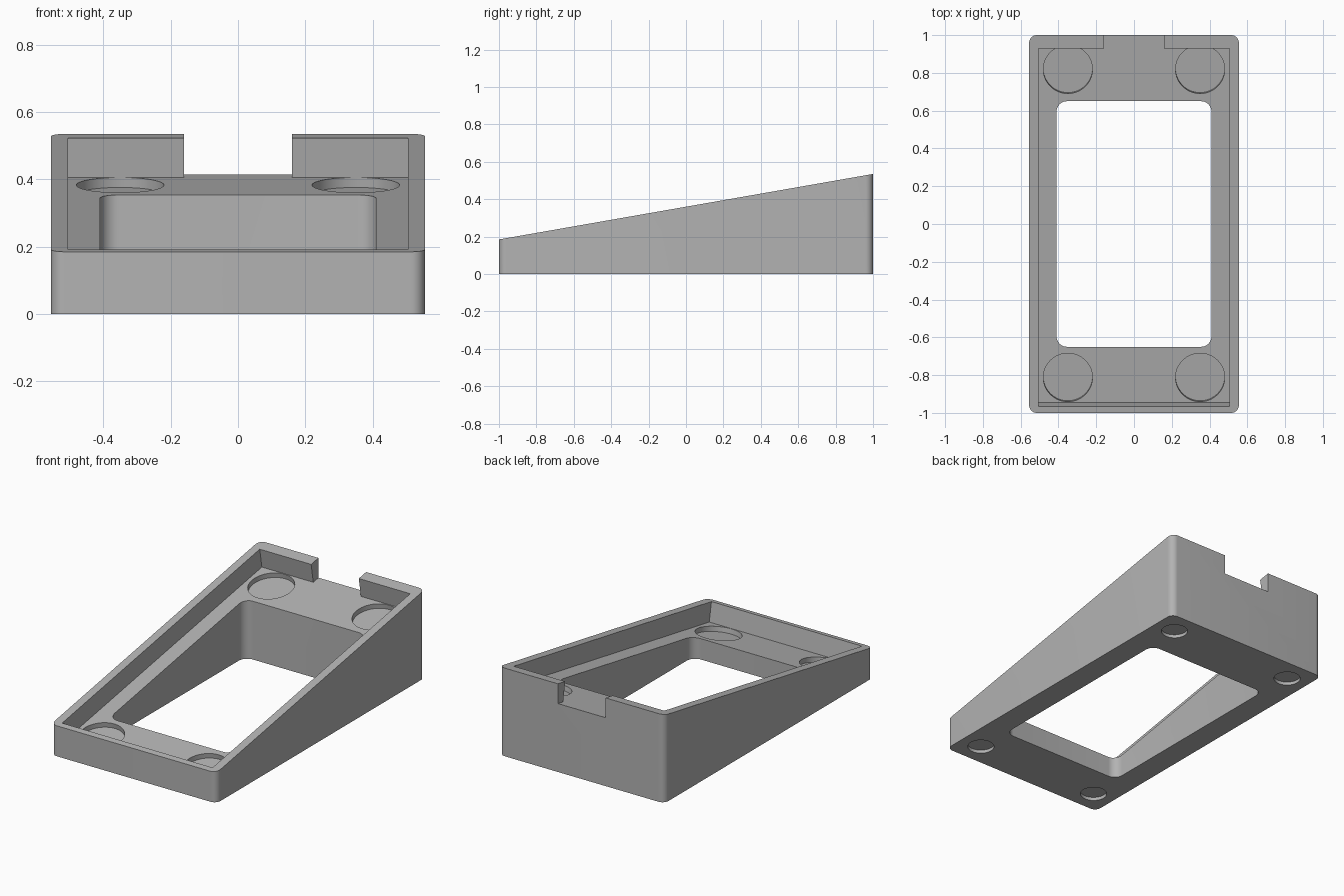
import bpy, bmesh, math
from mathutils import Matrix, Vector

cube = bpy.data.objects.get("Cube")
if cube:
    bpy.data.objects.remove(cube, do_unlink=True)

SLOPE = math.atan(0.175)
# Tilted frame whose origin lies on the tray floor
TILT = Matrix.Translation((0, 0, 0.24)) @ Matrix.Rotation(SLOPE, 4, 'X')


def rounded_rect(hx, hy, r, steps=10):
    pts = []
    for k, (sx, sy) in enumerate([(1, 1), (-1, 1), (-1, -1), (1, -1)]):
        for i in range(steps + 1):
            a = math.pi / 2 * (k + i / steps)
            pts.append((sx * (hx - r) + r * math.cos(a),
                        sy * (hy - r) + r * math.sin(a)))
    return pts


def circle(cx, cy, r, n=64):
    return [(cx + r * math.cos(math.tau * i / n),
             cy + r * math.sin(math.tau * i / n)) for i in range(n)]


def prism(name, outline, z0, z1, matrix=Matrix()):
    bm = bmesh.new()
    face = bm.faces.new([bm.verts.new((x, y, z0)) for x, y in outline])
    ext = bmesh.ops.extrude_face_region(bm, geom=[face])
    top = [v for v in ext["geom"] if isinstance(v, bmesh.types.BMVert)]
    bmesh.ops.translate(bm, verts=top, vec=(0, 0, z1 - z0))
    bmesh.ops.recalc_face_normals(bm, faces=bm.faces)
    bm.transform(matrix)
    mesh = bpy.data.meshes.new(name)
    bm.to_mesh(mesh)
    bm.free()
    obj = bpy.data.objects.new(name, mesh)
    bpy.context.collection.objects.link(obj)
    return obj


# Wedge body: rounded block sliced by the sloping top plane
body = prism("wedge_stand", rounded_rect(0.555, 1, 0.04), 0, 0.8)
bm = bmesh.new()
bm.from_mesh(body.data)
cut = bmesh.ops.bisect_plane(
    bm, geom=bm.verts[:] + bm.edges[:] + bm.faces[:],
    plane_co=(0, 0, 0.36), plane_no=TILT.to_3x3() @ Vector((0, 0, 1)),
    clear_outer=True)
rim = [e for e in cut["geom_cut"] if isinstance(e, bmesh.types.BMEdge)]
bmesh.ops.contextual_create(bm, geom=rim)
bmesh.ops.recalc_face_normals(bm, faces=bm.faces)
bm.to_mesh(body.data)
bm.free()

# Tray pocket with the cable notch through the back wall
w, n, front, back, out = 0.505, 0.16, -0.959, 0.9645, 1.4
tray = [(-w, front), (w, front), (w, back), (n, back),
        (n, out), (-n, out), (-n, back), (-w, back)]
cutters = [prism("tray_cutter", tray, 0, 0.5, TILT),
           prism("window_cutter", rounded_rect(0.41, 0.65, 0.055), -0.2, 0.9)]

# Round recesses in the tray floor and foot recesses underneath
for sx in (-1, 1):
    for y, fy in ((-0.825, -0.86), (0.831, 0.86)):
        cutters.append(prism("floor_recess_cutter",
                             circle(sx * 0.35, y, 0.13), -0.03, 0.05, TILT))
        cutters.append(prism("foot_recess_cutter",
                             circle(sx * 0.42, fy, 0.075), -0.1, 0.02))

bpy.ops.object.select_all(action='DESELECT')
bpy.context.view_layer.objects.active = body
body.select_set(True)
for c in cutters:
    c.hide_render = True
    mod = body.modifiers.new(c.name, 'BOOLEAN')
    mod.operation = 'DIFFERENCE'
    mod.solver = 'EXACT'
    mod.object = c
    bpy.ops.object.modifier_apply(modifier=mod.name)
    bpy.data.objects.remove(c, do_unlink=True)

# Plain grey plastic
grey = (0.45, 0.45, 0.45, 1)
mat = bpy.data.materials.new("grey_plastic")
mat.use_nodes = True
mat.diffuse_color = grey
mat.node_tree.nodes["Principled BSDF"].inputs["Base Color"].default_value = grey
body.data.materials.clear()
body.data.materials.append(mat)
bpy.ops.object.shade_smooth_by_angle(angle=math.radians(30))
